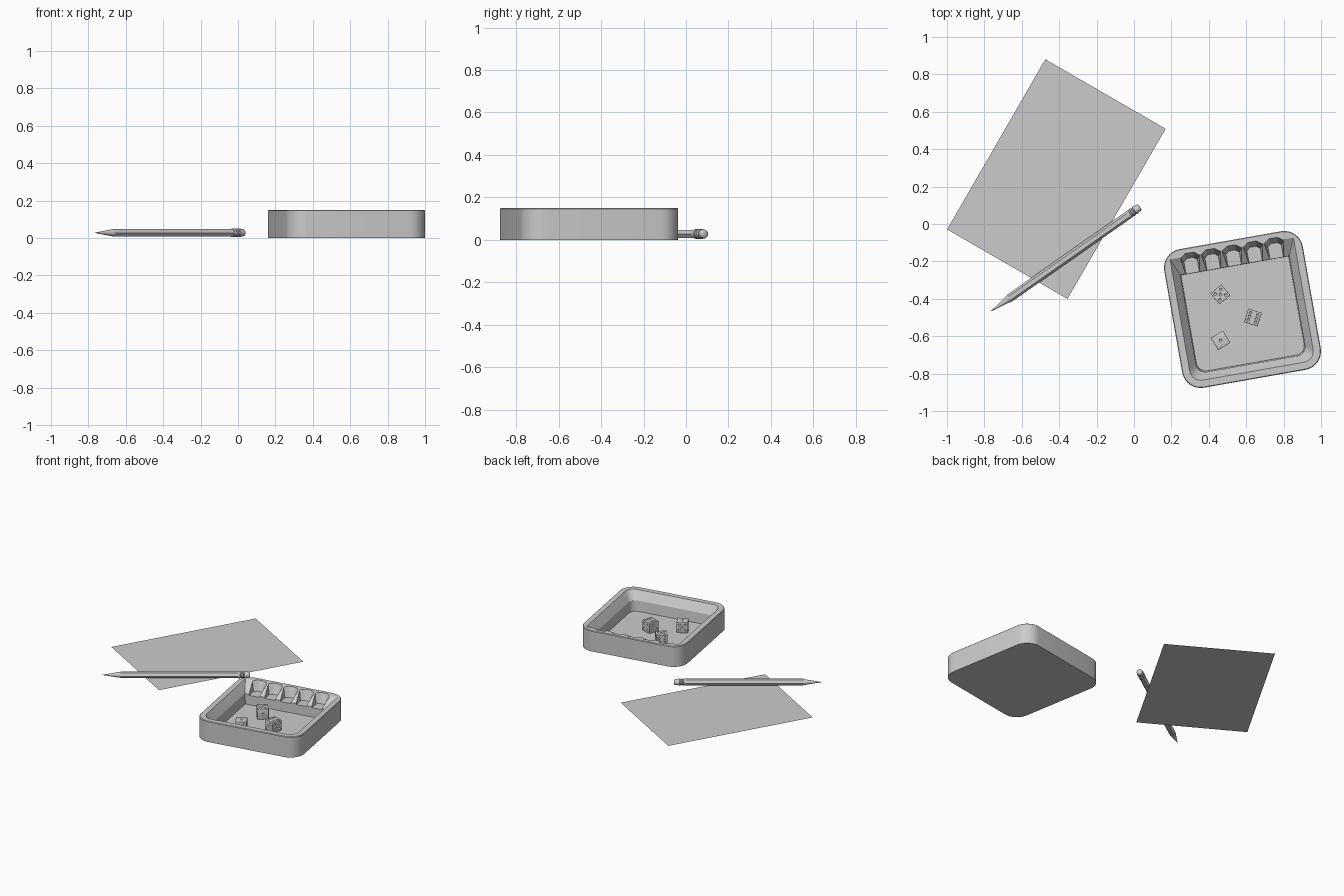
import bpy, bmesh, math
from mathutils import Vector, Matrix

if "Cube" in bpy.data.objects:
    bpy.data.objects.remove(bpy.data.objects["Cube"])

grey = bpy.data.materials.new("plain_grey")
grey.diffuse_color = (0.6, 0.6, 0.6, 1)
grey.use_nodes = True
grey.node_tree.nodes["Principled BSDF"].inputs["Base Color"].default_value = grey.diffuse_color


def finish(name, bm, matrix=Matrix(), smooth=None):
    bmesh.ops.recalc_face_normals(bm, faces=bm.faces)
    me = bpy.data.meshes.new(name)
    bm.to_mesh(me)
    bm.free()
    me.materials.append(grey)
    ob = bpy.data.objects.new(name, me)
    bpy.context.collection.objects.link(ob)
    ob.matrix_world = matrix
    if smooth:
        select(ob)
        bpy.ops.object.shade_smooth_by_angle(angle=math.radians(smooth))
    return ob


def select(ob):
    bpy.ops.object.select_all(action='DESELECT')
    ob.select_set(True)
    bpy.context.view_layer.objects.active = ob


def cut(ob, cutter):
    bpy.context.view_layer.update()
    m = ob.modifiers.new("cut", 'BOOLEAN')
    m.operation, m.object, m.solver = 'DIFFERENCE', cutter, 'EXACT'
    select(ob)
    bpy.ops.object.modifier_apply(modifier=m.name)
    bpy.data.objects.remove(cutter)


def loft(bm, loops):
    rings = [[bm.verts.new(p) for p in lp] for lp in loops]
    for a, b in zip(rings, rings[1:]):
        n = len(a)
        for i in range(n):
            bm.faces.new((a[i], a[(i + 1) % n], b[(i + 1) % n], b[i]))
    bm.faces.new(rings[0][::-1])
    bm.faces.new(rings[-1])


def place(x, y, z, deg):
    return Matrix.Translation((x, y, z)) @ Matrix.Rotation(math.radians(deg), 4, 'Z')


def rounded(half, front, back, z, rf, rb, seg=8):
    """Rounded rectangle with separate front and back corner radii."""
    pts = []
    corners = ((half, back, rb, 0), (-half, back, rb, 90),
               (-half, front, rf, 180), (half, front, rf, 270))
    for x, y, r, start in corners:
        cx = x - math.copysign(r, x)
        cy = y - math.copysign(r, y)
        for i in range(seg + 1):
            a = math.radians(start + 90 * i / seg)
            pts.append((cx + r * math.cos(a), cy + r * math.sin(a), z))
    return pts


# paper sheet
bm = bmesh.new()
bmesh.ops.create_grid(bm, x_segments=1, y_segments=1, size=0.5)
bmesh.ops.scale(bm, vec=(1.05, 0.743, 1), verts=bm.verts)
finish("paper_sheet", bm, place(-0.415, 0.24, 0.001, 60))


# pencil parts, lathed along local x
def lathe(name, profile, sides, smooth):
    bm = bmesh.new()
    loops = []
    for x, r in profile:
        loops.append([(x, r * math.cos(2 * math.pi * i / sides),
                       r * math.sin(2 * math.pi * i / sides)) for i in range(sides)])
    loft(bm, loops)
    finish(name, bm, place(-0.763, -0.465, 0.028, 35), smooth)


lathe("pencil_point", [(0, 0.0015), (0.04, 0.0075), (0.12, 0.0205)], 24, 30)
lathe("pencil_body", [(0.118, 0.0225), (0.9, 0.0225)], 6, None)
lathe("pencil_ferrule", [(0.893, 0.023), (0.905, 0.023), (0.908, 0.0205), (0.914, 0.0205),
                         (0.917, 0.0235), (0.924, 0.0235), (0.927, 0.0205),
                         (0.932, 0.0205), (0.935, 0.023), (0.945, 0.023)], 24, 30)
lathe("pencil_eraser", [(0.94, 0.0205), (0.961, 0.0205), (0.967, 0.018), (0.97, 0.013)], 24, 40)

# dice tray shell with a sloped rear ledge
S = 0.376
tray_matrix = place(0.58, -0.457, 0, 10)
bm = bmesh.new()
loft(bm, [
    rounded(S, -S, S, 0, 0.1, 0.1),
    rounded(S, -S, S, 0.146, 0.1, 0.1),
    rounded(S - 0.004, -S + 0.004, S - 0.004, 0.15, 0.096, 0.096),
    rounded(S - 0.041, -S + 0.041, 0.331, 0.15, 0.06, 0.001),
    rounded(S - 0.08, -S + 0.08, 0.238, 0.09, 0.05, 0.001),
    rounded(S - 0.084, -S + 0.086, 0.237, 0.015, 0.05, 0.001),
])
tray = finish("dice_tray", bm, tray_matrix)

# five tapered rest slots cut into the ledge
bm = bmesh.new()
for i in range(-2, 3):
    cx = i * 0.114
    low = [(-.036, .2), (.036, .2), (.036, .305), (.017, .32), (-.017, .32), (-.036, .305)]
    top = [(-.056, .2), (.056, .2), (.056, .328), (.024, .352), (-.024, .352), (-.056, .328)]
    loft(bm, [[(cx + x, y, 0.082) for x, y in low], [(cx + x, y, 0.16) for x, y in top]])
cut(tray, finish("slot_cutter", bm, tray_matrix))
select(tray)
bpy.ops.object.shade_smooth_by_angle(angle=math.radians(25))

# dice with dished pips
D = 0.076
q = 0.02
PIPS = {1: [(0, 0)], 2: [(-q, -q), (q, q)], 3: [(-q, -q), (0, 0), (q, q)],
        4: [(-q, -q), (q, q), (-q, q), (q, -q)]}
PIPS[5] = PIPS[4] + [(0, 0)]
PIPS[6] = PIPS[4] + [(-q, 0), (q, 0)]
X, Y, Z = Vector((1, 0, 0)), Vector((0, 1, 0)), Vector((0, 0, 1))


def die(name, x, y, deg, top, front, side):
    m = place(x, y, 0.015 + D / 2, deg)
    bm = bmesh.new()
    bmesh.ops.create_cube(bm, size=D)
    bmesh.ops.bevel(bm, geom=list(bm.edges), offset=0.003, segments=2,
                    affect='EDGES', profile=0.5)
    body = finish(name, bm, m)
    bm = bmesh.new()
    for n, u, v, k in ((Z, X, Y, top), (-Z, X, Y, 7 - top), (-Y, X, Z, front),
                       (Y, X, Z, 7 - front), (X, Y, Z, side), (-X, Y, Z, 7 - side)):
        for a, b in PIPS[k]:
            p = n * (D / 2 + 0.003) + u * a + v * b
            bmesh.ops.create_uvsphere(bm, u_segments=12, v_segments=7, radius=0.0085,
                                      matrix=Matrix.Translation(p))
    cut(body, finish(name + "_pip_cutter", bm, m))
    select(body)
    bpy.ops.object.shade_smooth_by_angle(angle=math.radians(35))


die("die_left_back", 0.462, -0.377, 40, 5, 1, 4)
die("die_right", 0.636, -0.5, -18, 6, 3, 5)
die("die_left_front", 0.463, -0.622, 31, 1, 2, 3)
